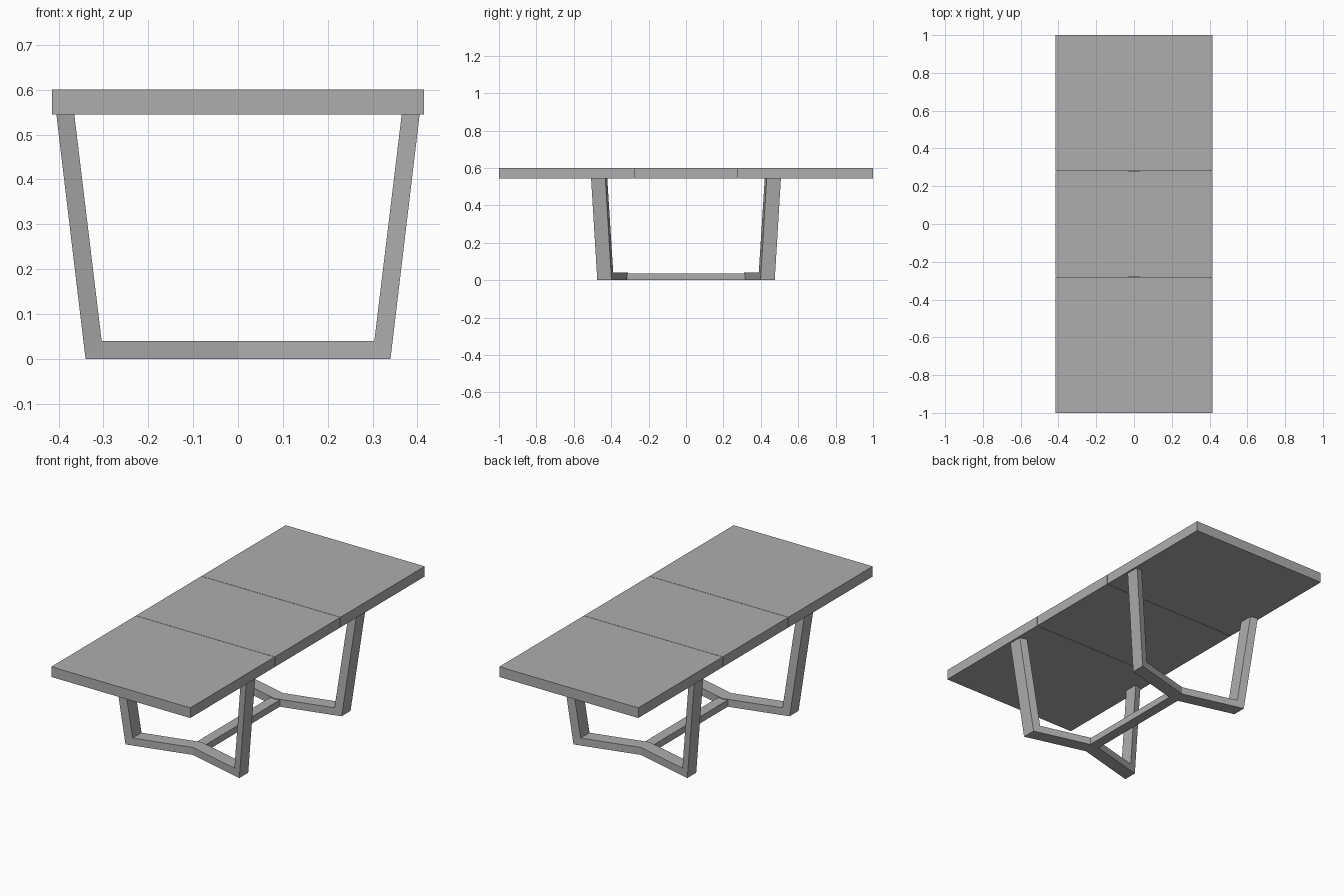
import bpy
import bmesh

cube = bpy.data.objects.get("Cube")
if cube:
    bpy.data.objects.remove(cube, do_unlink=True)

# Single grey finish
grey = bpy.data.materials.new("plain_grey")
grey.use_nodes = True
colour = (0.42, 0.42, 0.42, 1)
grey.diffuse_color = colour
grey.node_tree.nodes["Principled BSDF"].inputs["Base Color"].default_value = colour


def make_object(name, bm):
    bmesh.ops.recalc_face_normals(bm, faces=bm.faces)
    mesh = bpy.data.meshes.new(name)
    bm.to_mesh(mesh)
    bm.free()
    mesh.materials.append(grey)
    obj = bpy.data.objects.new(name, mesh)
    bpy.context.collection.objects.link(obj)
    return obj


def box(name, low, high):
    bm = bmesh.new()
    bmesh.ops.create_cube(bm, size=1)
    for v in bm.verts:
        v.co = [a + (b - a) * (c + 0.5) for a, b, c in zip(low, high, v.co)]
    return make_object(name, bm)


# Table top in three panels with hairline joints
half_width, joint, gap = 0.415, 0.28, 0.001
for name, y0, y1 in (("front_top_panel", -1, -joint - gap),
                     ("middle_top_panel", -joint + gap, joint - gap),
                     ("back_top_panel", joint + gap, 1)):
    box(name, (-half_width, y0, 0.545), (half_width, y1, 0.6))

# Stretcher joining the two V-shaped bases
box("stretcher", (-0.028, -0.33, 0), (0.028, 0.33, 0.036))

# Half of one base: a slanted foot bar mitred into a leaning leg
SLOPE, DEPTH, LEAN = 0.263, 0.076, 0.016
outline = [(0, 0), (0.34, 0), (0.405, 0.545), (0.365, 0.545), (0.304, 0.04), (0, 0.04)]
bm = bmesh.new()
front, back = [], []
for x, z in outline:
    y = -0.385 - SLOPE * x - (LEAN if z > 0.5 else 0)
    front.append(bm.verts.new((x, y, z)))
    back.append(bm.verts.new((x, y + DEPTH, z)))
for ring in (front, back):
    bm.faces.new([ring[i] for i in (0, 1, 4, 5)])
    bm.faces.new([ring[i] for i in (1, 2, 3, 4)])
for i in range(5):
    bm.faces.new((front[i], front[i + 1], back[i + 1], back[i]))
base = make_object("leg_frames", bm)

# Mirror to both sides and both ends
mirror = base.modifiers.new("mirror", 'MIRROR')
mirror.use_axis = (True, True, False)
